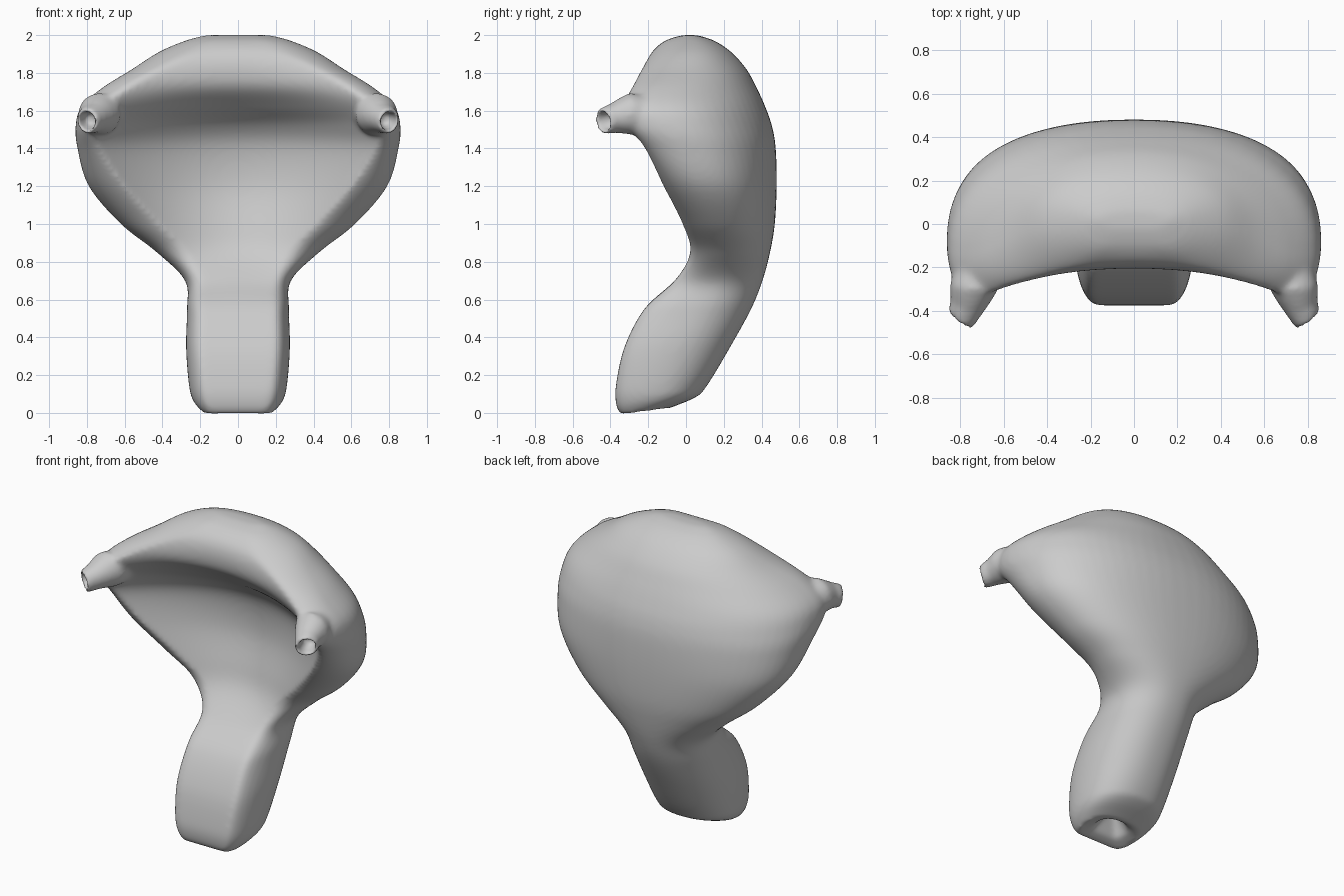
import bpy, bmesh, math
from mathutils import Vector

cube = bpy.data.objects.get("Cube")
if cube:
    bpy.data.objects.remove(cube, do_unlink=True)

# Level sections: height, back, half width, widest depth, lip x, lip depth, front centre
SECTIONS = [
    (-.01, -.09, .185, -.24, .13, -.345, -.345),
    (.05, .03, .235, -.18, .15, -.37, -.37),
    (.15, .115, .26, -.15, .17, -.37, -.37),
    (.35, .235, .275, -.08, .19, -.325, -.325),
    (.55, .345, .27, .04, .19, -.22, -.22),
    (.7, .405, .28, .15, .19, -.06, -.06),
    (.85, .445, .43, .2, .27, .02, .06),
    (1, .47, .62, .16, .42, -.02, .11),
    (1.2, .48, .79, .08, .6, -.12, .15),
    (1.4, .475, .85, -.02, .73, -.22, .13),
    (1.52, .455, .86, -.1, .76, -.31, .06),
    (1.62, .42, .83, -.14, .72, -.34, -.07),
    (1.72, .375, .72, -.14, .58, -.29, -.18),
    (1.82, .32, .56, -.06, .4, -.235, -.205),
    (1.91, .24, .42, 0, .2, -.18, -.18),
    (1.97, .15, .28, .02, .12, -.11, -.11),
    (2.0, .06, .17, .02, .07, -.02, -.02),
]


def blend(a, b, c, d, t):
    """Catmull-Rom between b and c."""
    return [q + t / 2 * (r - p + t * (2 * p - 5 * q + 4 * r - s + t * (3 * (q - r) + s - p)))
            for p, q, r, s in zip(a, b, c, d)]


def section_ring(z, back, width, mid, lip_x, lip_y, front, n=16):
    half = []
    for i in range(n):          # back wall
        a = math.pi / 2 * i / n
        half.append((width * math.sin(a) ** .9, mid + (back - mid) * math.cos(a) ** .9))
    for i in range(n):          # rounded lip
        a = math.pi / 2 * i / n
        half.append((lip_x + (width - lip_x) * math.cos(a), mid + (lip_y - mid) * math.sin(a)))
    for i in range(n + 1):      # hollow front
        s = i / n
        half.append((lip_x * (1 - s), lip_y + (front - lip_y) * s * (2 - s)))
    loop = half + [(-x, y) for x, y in half[-2:0:-1]]
    tilt = max(0, .1 - z) * 1.2     # the foot rises toward the back
    return [Vector((x, y, z + tilt * (y + .34))) for x, y in loop]


def round_ring(centre, normal, radius, n=32):
    turn = Vector(normal).to_track_quat('Z', 'Y')
    return [Vector(centre) + turn @ Vector((radius * math.cos(a), radius * math.sin(a), 0))
            for a in (2 * math.pi * i / n for i in range(n))]


def loft(bm, rings):
    rows = [[bm.verts.new(p) for p in ring] for ring in rings]
    for lo, hi in zip(rows, rows[1:]):
        for i in range(len(lo)):
            j = (i + 1) % len(lo)
            bm.faces.new((lo[i], lo[j], hi[j], hi[i]))
    bm.faces.new(rows[0])
    bm.faces.new(rows[-1])


bm = bmesh.new()

# Dimple under the stem, then stem, bowl and rim
foot = section_ring(*SECTIONS[0])
centre = Vector((0, -.19, .01))
rings = [[centre + (p - centre) * s + Vector((0, 0, h)) for p in foot]
         for s, h in ((.12, .13), (.35, .08), (.6, .02))]
last = len(SECTIONS) - 1
for k in range(last):
    keys = [SECTIONS[min(max(k + o, 0), last)] for o in (-1, 0, 1, 2)]
    rings += [section_ring(*blend(*keys, i / 8)) for i in range(8)]
rings.append(section_ring(*SECTIONS[-1]))
loft(bm, rings)

# Hollow tips on both ends of the rim
for side in (-1, 1):
    path = [((.7, -.12, 1.56), (0, -1, 0), .06),
            ((.725, -.22, 1.575), (0, -1, 0), .105),
            ((.735, -.29, 1.583), (.1, -1, -.1), .112),
            ((.752, -.34, 1.572), (.2, -1, -.15), .095),
            ((.77, -.385, 1.56), (.4, -1, -.2), .079),
            ((.8, -.437, 1.545), (.8, -1, -.2), .071),
            ((.805, -.449, 1.543), (.8, -1, -.2), .054),
            ((.785, -.4, 1.55), (.6, -1, -.2), .048),
            ((.77, -.35, 1.56), (.4, -1, -.2), .035)]
    loft(bm, [round_ring((side * c[0], *c[1:]), (side * n[0], *n[1:]), r) for c, n, r in path])

bmesh.ops.recalc_face_normals(bm, faces=bm.faces)
mesh = bpy.data.meshes.new("curved_shell")
bm.to_mesh(mesh)
bm.free()
shell = bpy.data.objects.new("curved_shell", mesh)
bpy.context.collection.objects.link(shell)

# Fuse the parts into one skin and soften the joins
remesh = shell.modifiers.new("fuse", 'REMESH')
remesh.mode = 'VOXEL'
remesh.voxel_size = .013
remesh.use_smooth_shade = True
soften = shell.modifiers.new("soften", 'SMOOTH')
soften.factor = .5
soften.iterations = 14

# Plain grey finish
grey = bpy.data.materials.new("plain_grey")
grey.use_nodes = True
colour = (.6, .6, .6, 1)
grey.diffuse_color = colour
grey.node_tree.nodes["Principled BSDF"].inputs["Base Color"].default_value = colour
mesh.materials.append(grey)
for face in mesh.polygons:
    face.use_smooth = True
